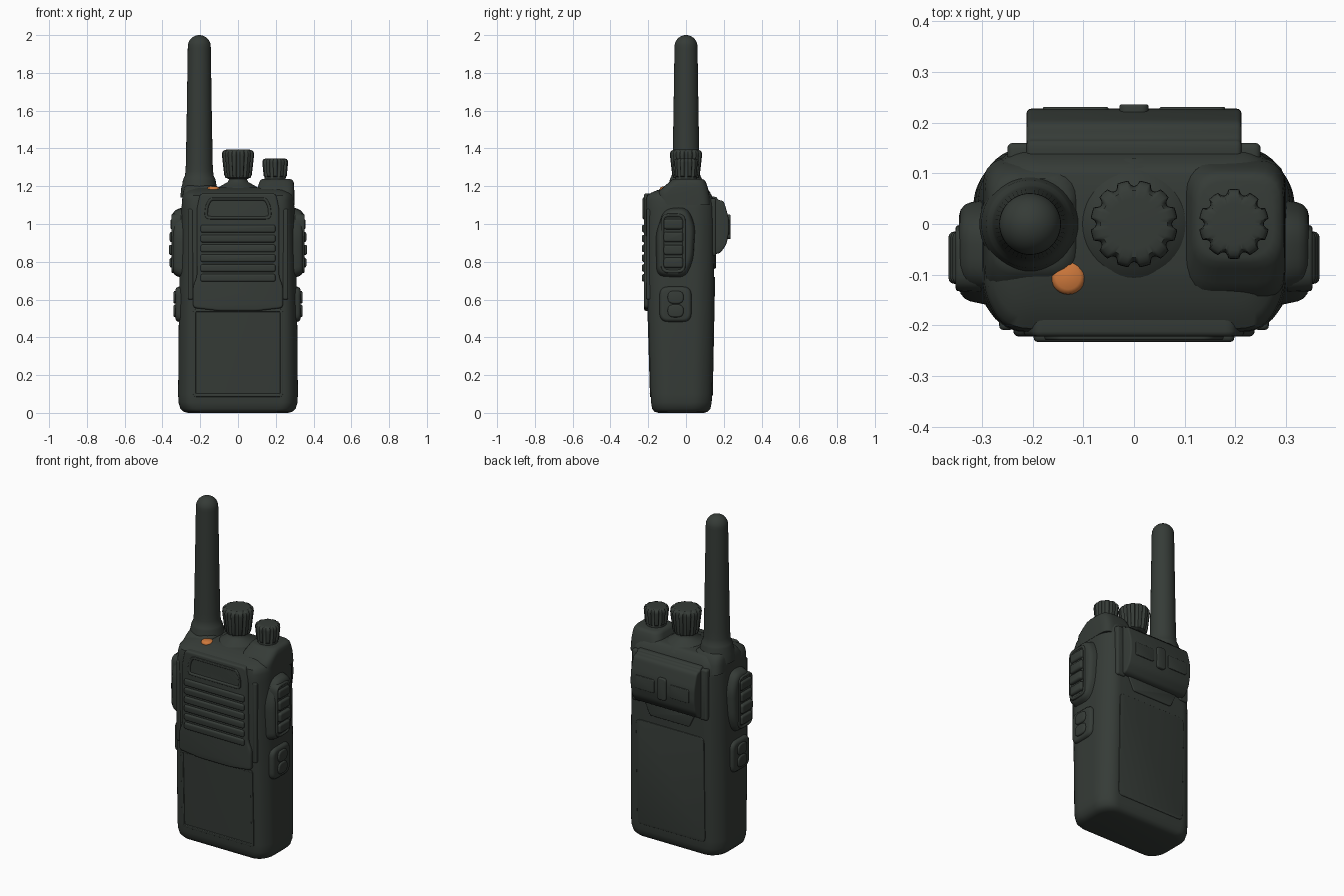
import bpy, bmesh, math
from mathutils import Vector

if "Cube" in bpy.data.objects:
    bpy.data.objects.remove(bpy.data.objects["Cube"])


def material(name, col):
    m = bpy.data.materials.new(name)
    m.diffuse_color = (*col, 1)
    m.use_nodes = True
    m.node_tree.nodes["Principled BSDF"].inputs["Base Color"].default_value = m.diffuse_color
    return m


CASE = material("dark green grey plastic", (0.036, 0.044, 0.038))
LAMP = material("orange lamp", (0.62, 0.19, 0.045))


def finish(name, bm, mat=CASE, angle=42):
    bmesh.ops.recalc_face_normals(bm, faces=bm.faces[:])
    me = bpy.data.meshes.new(name)
    bm.to_mesh(me)
    bm.free()
    for p in me.polygons:
        p.use_smooth = True
    me.set_sharp_from_angle(angle=math.radians(angle))
    me.materials.append(mat)
    ob = bpy.data.objects.new(name, me)
    bpy.context.collection.objects.link(ob)
    return ob


def rounded(pts, r, n=5):
    """Round each corner of a 2D polygon."""
    out = []
    P = [Vector(p) for p in pts]
    for i, p in enumerate(P):
        a, b = P[i - 1] - p, P[(i + 1) % len(P)] - p
        a = p + a.normalized() * min(r, a.length * .45)
        b = p + b.normalized() * min(r, b.length * .45)
        for k in range(n + 1):
            t = k / n
            out.append(a * (1 - t) ** 2 + p * 2 * t * (1 - t) + b * t * t)
    return out


def rect(u0, u1, v0, v1):
    u0, u1 = min(u0, u1), max(u0, u1)
    return [(u0, v0), (u1, v0), (u1, v1), (u0, v1)]


def loft(bm, rings):
    vs = [[bm.verts.new(c) for c in ring] for ring in rings]
    n = len(vs[0])
    for a, b in zip(vs, vs[1:]):
        for i in range(n):
            bm.faces.new((a[i], a[(i + 1) % n], b[(i + 1) % n], b[i]))
    bm.faces.new(vs[0][::-1])
    return bm.faces.new(vs[-1])


def prism(name, pts, axis, start, end, r=.02, bevel=.008, taper=1.0, inset=None, lean=0):
    """Rounded outline pushed along an axis; inset = (width, depth) of a sunk end face."""
    pts = rounded(pts, r) if r else [Vector(p) for p in pts]
    mid = sum(pts, Vector((0, 0))) / len(pts)
    at = {'x': lambda p, d: (d, p[0], p[1]),
          'y': lambda p, d: (p[0], d + lean * (p[1] - mid[1]), p[1]),
          'z': lambda p, d: (p[0], p[1], d)}[axis]
    bm = bmesh.new()
    top = loft(bm, [[at(p, start) for p in pts],
                    [at(mid + (p - mid) * taper, end) for p in pts]])
    bmesh.ops.recalc_face_normals(bm, faces=bm.faces[:])
    if inset:
        bmesh.ops.inset_region(bm, faces=[top], thickness=inset[0])
        bmesh.ops.inset_region(bm, faces=[top], thickness=.004, depth=-inset[1])
    if bevel:
        sharp = [e for e in bm.edges if e.calc_face_angle(0) > .75
                 and all(top not in v.link_faces for v in e.verts) or
                 (not inset and e in top.edges[:])]
        bmesh.ops.bevel(bm, geom=sharp, offset=bevel, segments=3,
                        profile=.5, affect='EDGES', clamp_overlap=True)
    return finish(name, bm)


def lathe(name, x, y, prof, n=48, lobes=0, flute=0, mat=CASE):
    """Turned part; profile rows (radius, z, flute strength)."""
    bm = bmesh.new()
    rings = []
    for row in prof:
        s = row[2] if len(row) > 2 else 0
        ring = []
        for i in range(n):
            a = 2 * math.pi * i / n
            wave = max(0, math.cos(lobes * a)) ** .6 if lobes else 0
            r = row[0] - s * flute * wave
            ring.append((x + r * math.cos(a), y + r * math.sin(a), row[1]))
        rings.append(ring)
    loft(bm, rings)
    return finish(name, bm, mat)


def section(z, hw, yf, yb):
    """Chamfered body cross-section."""
    c = .2 * (yb - yf)
    half = [(.85 * hw, yf), (hw, yf + c), (hw, yb - c), (.83 * hw, yb)]
    pts = half + [(-x, y) for x, y in reversed(half)]
    return [(p[0], p[1], z) for p in rounded(pts, .04)]


# main body
bm = bmesh.new()
loft(bm, [section(*s) for s in [
    (0, .265, -.145, .095), (.006, .287, -.167, .115), (.022, .305, -.179, .129),
    (.055, .315, -.185, .136), (.1, .317, -.187, .138), (.54, .313, -.2, .147),
    (.8, .308, -.208, .15), (1.08, .299, -.213, .15), (1.125, .296, -.212, .146),
    (1.152, .29, -.206, .136), (1.165, .281, -.185, .128), (1.178, .268, -.155, .12),
    (1.19, .25, -.11, .108), (1.194, .23, -.09, .095)]])
finish("body", bm)

# raised speaker panel with slats and display window
half = [(.1, .54), (.238, .556), (.238, .67), (.218, .72), (.218, 1.08), (.2, 1.162)]
prism("speaker_panel", half + [(-x, z) for x, z in reversed(half)], 'y', -.16, -.222, .02, .01)
for i in range(6):
    z = .715 + i * .052
    prism("speaker_slat", rect(-.198, .198, z - .02, z + .02), 'y', -.205, -.233, .012, .01)
prism("display_window", [(-.165, 1.025), (.165, 1.025), (.178, 1.045), (.172, 1.1),
                         (.15, 1.14), (-.15, 1.14), (-.172, 1.1), (-.178, 1.045)],
      'y', -.2, -.229, .02, .004, inset=(.012, .007))

# lower front panel: frame with sunk centre, leaning with the body
prism("front_lower_panel", rect(-.238, .238, .085, .55), 'y', -.15, -.1975, .02, .004,
      inset=(.014, .007), lean=-.03)

# battery panel and latch on the back
prism("battery_panel", rect(-.225, .225, .09, .72), 'y', .1, .148, .03, .004, lean=.02)
prism("battery_latch", [(-.13, .765), (.13, .765), (.17, .85), (-.17, .85)],
      'y', .1, .158, .012, .006)

# belt clip block: side profile extruded across
clip = [(.11, 1.145), (.162, 1.145), (.168, 1.128), (.2, 1.122), (.214, 1.075), (.226, 1.03),
        (.228, .96), (.214, .89), (.178, .842), (.11, .842)]
prism("belt_clip", clip, 'x', -.212, .212, .02, .012)
for s in (-1, 1):
    prism("clip_pad", rect(s * .05, s * .18, .945, 1.025), 'y', .2, .231, .015, .004)
    prism("clip_shoulder", rect(s * .19, s * .25, .83, 1.135), 'y', .1, .16, .015, .012)
prism("clip_tab", rect(-.029, .029, .92, 1.05), 'y', .2, .236, .02, .005)

# side controls on both sides
for s in (-1, 1):
    prism("side_grip_base", [(-.16, .71), (.0, .70), (.045, .8), (.055, 1.0), (.01, 1.1),
                             (-.12, 1.09), (-.165, .95)],
          'x', s * .27, s * .345, .05, .022, .86)
    prism("side_grip_rim", rect(-.135, .0, .735, 1.06), 'x', s * .3, s * .352, .045, .006, .96,
          inset=(.012, .006))
    for i in range(4):
        z = .795 + i * .068
        prism("side_grip_rib", rect(-.118, -.015, z - .027, z + .027),
              'x', s * .32, s * (.366 - .004 * abs(i - 1)), .015, .012)
    prism("side_key_base", rect(-.145, .035, .475, .675), 'x', s * .27, s * .331, .05, .015, .9)
    for z in (.54, .612):
        prism("side_key", rect(-.097, -.013, z - .034, z + .034), 'x', s * .3, s * .341, .035, .008)
    # narrow corner rail beside the speaker panel
    prism("corner_rail", rect(s * .237, s * .266, .6, 1.08), 'y', -.14, -.209, .012, .008)


# sloping shoulders that carry the antenna and the right knob
def shoulder(name, levels):
    bm = bmesh.new()
    loft(bm, [[(p[0], p[1], z) for p in rounded(rect(*r), .055)] for z, *r in levels])
    finish(name, bm)


shoulder("knob_shoulder", [(1.1, .08, .299, -.14, .13), (1.15, .085, .2985, -.15, .125),
                           (1.175, .095, .298, -.142, .12), (1.2, .106, .297, -.115, .113),
                           (1.222, .113, .295, -.088, .105), (1.234, .12, .288, -.076, .097),
                           (1.238, .13, .275, -.065, .085)])
shoulder("antenna_shoulder", [(1.1, -.298, -.09, -.14, .13), (1.15, -.294, -.095, -.14, .122),
                              (1.175, -.29, -.105, -.118, .113), (1.195, -.284, -.115, -.1, .1),
                              (1.205, -.275, -.125, -.085, .09)])

# antenna with flared foot and domed tip
A = [(.1, 1.14), (.096, 1.19), (.09, 1.21), (.087, 1.23), (.083, 1.242),
     (.076, 1.255), (.073, 1.28), (.071, 1.32), (.066, 1.6), (.061, 1.93)]
A += [(.061 * math.cos(t * math.pi / 20), 1.939 + .061 * math.sin(t * math.pi / 20))
      for t in range(1, 10)] + [(.003, 2.0)]
lathe("antenna", -.205, 0, A)

# centre knob on a conical foot
lathe("centre_knob_foot", 0, 0, [(.13, 1.165), (.115, 1.185), (.085, 1.205), (.055, 1.222),
                                 (.048, 1.235), (.048, 1.27)])
lathe("centre_knob", 0, 0, [(.05, 1.238, 0), (.068, 1.246, .5), (.074, 1.262, 1), (.086, 1.365, 1),
                            (.085, 1.378, 1), (.078, 1.388, .8), (.066, 1.393, 0), (.05, 1.394, 0)],
      144, 12, .011)

# right knob
lathe("right_knob", .197, 0, [(.055, 1.22, 0), (.056, 1.25, 0), (.062, 1.255, 1), (.069, 1.325, 1),
                              (.068, 1.335, 1), (.062, 1.343, .8), (.052, 1.346, 0), (.04, 1.347, 0)],
      120, 10, .01)

# status lamp
lathe("status_lamp", -.13, -.105, [(.034, 1.15), (.034, 1.186), (.031, 1.193), (.024, 1.197),
                                   (.003, 1.199)], 24, mat=LAMP)
